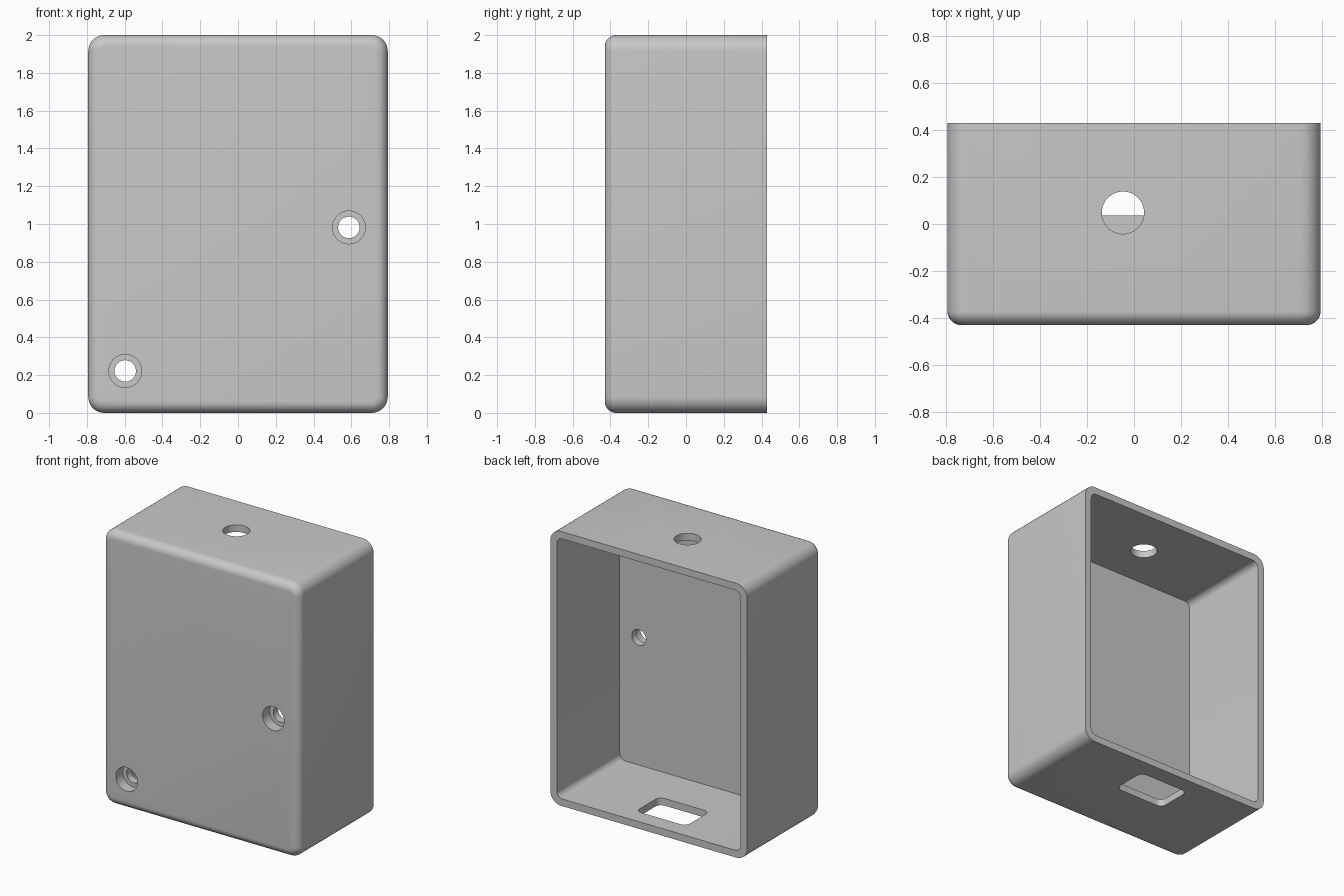
import bpy
import bmesh
from math import pi, radians
from mathutils import Matrix, Vector

cube = bpy.data.objects.get("Cube")
if cube:
    bpy.data.objects.remove(cube, do_unlink=True)

WIDTH, DEPTH, HEIGHT = 1.586, 0.86, 2.0
WALL, FRONT_WALL = 0.052, 0.135
FRONT_Y = -DEPTH / 2

grey = bpy.data.materials.new("light_grey_plastic")
grey.use_nodes = True
colour = (0.58, 0.58, 0.58, 1)
grey.diffuse_color = colour
grey.node_tree.nodes["Principled BSDF"].inputs["Base Color"].default_value = colour


def finish(bm, name):
    bmesh.ops.recalc_face_normals(bm, faces=bm.faces)
    mesh = bpy.data.meshes.new(name)
    bm.to_mesh(mesh)
    bm.free()
    mesh.materials.append(grey)
    obj = bpy.data.objects.new(name, mesh)
    bpy.context.collection.objects.link(obj)
    return obj


def rounded_block(name, low, high, axis, radius, front_radius=0):
    """Block with rounded edges along one axis and an optional front fillet."""
    low, high = Vector(low), Vector(high)
    size = high - low
    bm = bmesh.new()
    bmesh.ops.create_cube(bm, size=1, matrix=Matrix.Translation((low + high) / 2)
                          @ Matrix.Diagonal((*size, 1)))
    along = [e for e in bm.edges
             if abs((e.verts[0].co - e.verts[1].co)[axis]) > size[axis] / 2]
    bmesh.ops.bevel(bm, geom=along, offset=radius, segments=8,
                    profile=0.5, affect='EDGES')
    if front_radius:
        rim = [e for e in bm.edges
               if all(abs(v.co.y - low.y) < 1e-4 for v in e.verts)]
        bmesh.ops.bevel(bm, geom=rim, offset=front_radius, segments=8,
                        profile=0.5, affect='EDGES')
    return finish(bm, name)


def cylinder(name, centre, radius, length, along_y):
    turn = Matrix.Rotation(pi / 2, 4, 'X') if along_y else Matrix()
    bm = bmesh.new()
    bmesh.ops.create_cone(bm, cap_ends=True, segments=48, radius1=radius,
                          radius2=radius, depth=length,
                          matrix=Matrix.Translation(centre) @ turn)
    return finish(bm, name)


# Outer shell, filleted towards the front
box = rounded_block("enclosure_box", (-WIDTH / 2, FRONT_Y, 0),
                    (WIDTH / 2, -FRONT_Y, HEIGHT), 1, 0.085, 0.06)

# Cavity open at the back
cutters = [rounded_block("cavity_cutter",
                         (-WIDTH / 2 + WALL, FRONT_Y + FRONT_WALL, WALL),
                         (WIDTH / 2 - WALL, 0.6, HEIGHT - WALL), 1, 0.045)]

# Two counterbored screw holes in the front
for x, z in ((0.587, 0.982), (-0.597, 0.222)):
    cutters.append(cylinder("screw_hole_cutter", (x, FRONT_Y, z), 0.057, 0.4, True))
    cutters.append(cylinder("counterbore_cutter", (x, FRONT_Y, z), 0.087, 0.16, True))

# Round cable hole in the top
cutters.append(cylinder("cable_hole_cutter", (-0.047, 0.048, HEIGHT), 0.09, 0.3, False))

# Rounded slot in the bottom
cutters.append(rounded_block("slot_cutter", (-0.215, 0.036, -0.1),
                             (0.19, 0.305, 0.15), 2, 0.045))

bpy.ops.object.select_all(action='DESELECT')
bpy.context.view_layer.objects.active = box
box.select_set(True)
for cutter in cutters:
    mod = box.modifiers.new(cutter.name, 'BOOLEAN')
    mod.operation = 'DIFFERENCE'
    mod.solver = 'EXACT'
    mod.object = cutter
    bpy.ops.object.modifier_apply(modifier=mod.name)
    bpy.data.objects.remove(cutter, do_unlink=True)

bpy.ops.object.shade_smooth_by_angle(angle=radians(30))
